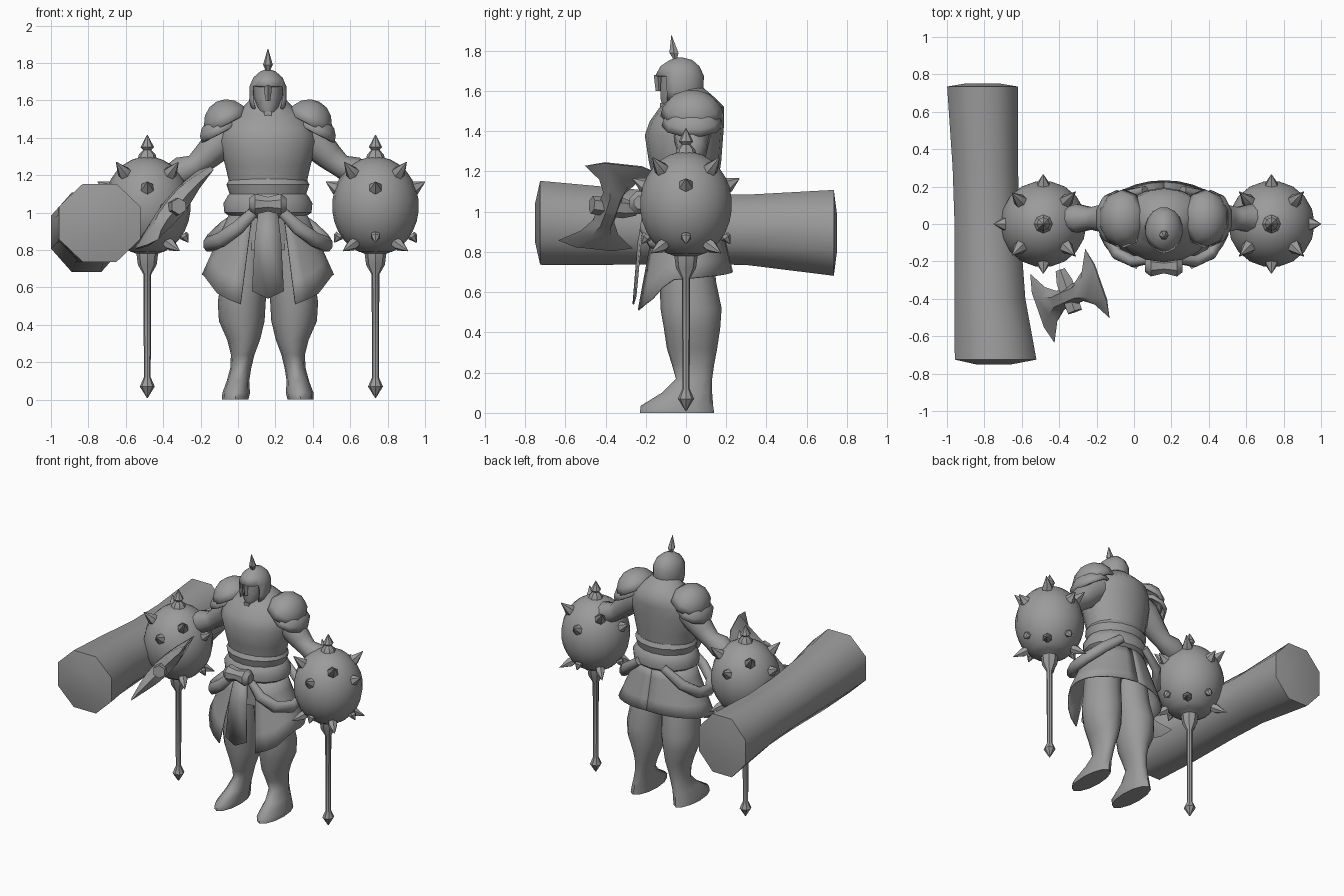
import bpy, bmesh, math
from mathutils import Vector, Matrix

if "Cube" in bpy.data.objects:
    bpy.data.objects.remove(bpy.data.objects["Cube"])

CX = 0.16  # body centre line
grey = bpy.data.materials.new("grey")
grey.diffuse_color = (0.33, 0.33, 0.33, 1)
grey.use_nodes = True
grey.node_tree.nodes["Principled BSDF"].inputs["Base Color"].default_value = grey.diffuse_color


def finish(name, bm, angle=40, thick=0):
    bmesh.ops.recalc_face_normals(bm, faces=bm.faces)
    me = bpy.data.meshes.new(name)
    bm.to_mesh(me)
    bm.free()
    ob = bpy.data.objects.new(name, me)
    bpy.context.collection.objects.link(ob)
    me.materials.append(grey)
    if thick:
        mod = ob.modifiers.new("thickness", 'SOLIDIFY')
        mod.thickness, mod.offset = thick, 0
    bpy.ops.object.select_all(action='DESELECT')
    ob.select_set(True)
    bpy.context.view_layer.objects.active = ob
    bpy.ops.object.shade_smooth_by_angle(angle=math.radians(angle))
    return ob


def bridge(bm, loops, caps=True):
    n = len(loops[0])
    rings = [[bm.verts.new(p) for p in loop] for loop in loops]
    for a, b in zip(rings, rings[1:]):
        for i in range(n):
            j = (i + 1) % n
            bm.faces.new((a[i], a[j], b[j], b[i]))
    if caps:
        bm.faces.new(rings[0])
        bm.faces.new(rings[-1])


def loft(bm, rings, n=12, caps=True, turn=0.0):
    """Stacked ellipses given as (x, y, z, rx, ry)."""
    ang = [2 * math.pi * (i + turn) / n for i in range(n)]
    bridge(bm, [[(x + rx * math.cos(a), y + ry * math.sin(a), z) for a in ang]
                for x, y, z, rx, ry in rings], caps)


def tube(bm, pts, radii, n=8, flat=1.0):
    """Round sections swept along a path."""
    pts = [Vector(p) for p in pts]
    loops = []
    for i, p in enumerate(pts):
        d = (pts[min(i + 1, len(pts) - 1)] - pts[max(i - 1, 0)]).normalized()
        side = d.cross(Vector((0, 0, 1)) if abs(d.z) < 0.95 else Vector((0, 1, 0))).normalized()
        up = side.cross(d)
        loops.append([p + radii[i] * (flat * side * math.cos(a) + up * math.sin(a))
                      for a in (2 * math.pi * (k + 0.5) / n for k in range(n))])
    bridge(bm, loops)


def sheet(bm, grid):
    vs = [[bm.verts.new(p) for p in row] for row in grid]
    for a, b in zip(vs, vs[1:]):
        for i in range(len(a) - 1):
            bm.faces.new((a[i], a[i + 1], b[i + 1], b[i]))


def lerp(x, table):
    for (x0, y0), (x1, y1) in zip(table, table[1:]):
        if x <= x1:
            return y0 + (y1 - y0) * max(0, x - x0) / (x1 - x0)
    return table[-1][1]


# Spiked maces standing on their handles
def mace(name, x):
    bm = bmesh.new()
    ball = []
    for i in range(13):
        a = math.radians(-68 + 150 * i / 12)
        ball.append((x, 0, 1.035 + 0.265 * math.sin(a), 0.232 * math.cos(a), 0.232 * math.cos(a)))
    loft(bm, ball, 18)
    finish(name + "_ball", bm)
    bm = bmesh.new()
    loft(bm, [(x, 0, z, r, r) for z, r in ((0.01, 0.003), (0.07, 0.04), (0.12, 0.018), (0.67, 0.021),
              (0.72, 0.05), (0.78, 0.058), (0.80, 0.11))], 8)
    loft(bm, [(x, 0, z, r, r) for z, r in ((1.27, 0.055), (1.31, 0.045), (1.335, 0.022),
              (1.35, 0.036), (1.415, 0.002))], 8)
    finish(name + "_handle", bm, 30)
    bm = bmesh.new()
    for k in range(8):
        a = k * math.pi / 4
        out = Vector((math.cos(a), math.sin(a), 0))
        # (inner r, inner z, outer r, outer z, width) for upper and lower spikes
        upper, lower = ((0.185, 1.12, 0.265, 1.165, 0.038), (0.19, 0.885, 0.22, 0.84, 0.026)) if k % 2 == 0 \
            else ((0.15, 1.19, 0.235, 1.27, 0.038), (0.15, 0.84, 0.245, 0.795, 0.032))
        for r0, z0, r1, z1, w in (upper, lower):
            p, q = Vector((x, 0, z0)) + out * r0, Vector((x, 0, z1)) + out * r1
            tube(bm, [p, p.lerp(q, 0.3), q], [w * 0.9, w, 0.002], 6)
    finish(name + "_spikes", bm, 30)


mace("left_mace", -0.485)
mace("right_mace", 0.735)

# Log with flared ends
bm = bmesh.new()
loops = []
for y, x, z, rx, rz in ((-0.75, -0.75, 0.945, 0.10, 0.10), (-0.725, -0.74, 0.945, 0.225, 0.215),
                        (-0.40, -0.77, 0.93, 0.195, 0.20), (0.0, -0.785, 0.915, 0.18, 0.18),
                        (0.30, -0.795, 0.91, 0.18, 0.18), (0.735, -0.81, 0.895, 0.195, 0.22),
                        (0.75, -0.81, 0.895, 0.10, 0.10)):
    loops.append([(x + rx * 1.05 * math.cos(a), y, z + rz * 1.05 * math.sin(a))
                  for a in (2 * math.pi * (k + 0.5) / 8 for k in range(8))])
bridge(bm, loops)
finish("log", bm, 50)

# Double axe: u runs between the blades, v along the cutting edges
centre = Vector((-0.345, -0.385, 1.025))
u, v = Vector((0.155, 0.07, 0.195)), Vector((0.065, -0.185, 0.02))
nrm = u.cross(v).normalized()
for side, name in ((1, "upper_axe_blade"), (-1, "lower_axe_blade")):
    bm = bmesh.new()
    rows = [(0.0, 0.28, 0.055), (0.35, 0.28, 0.05), (0.65, 0.5, 0.035), (0.95, 1.0, 0.004)]
    loops = []
    for d, w, t in rows:
        mid = d + (0.12 if d > 0.9 else 0)
        loops.append([centre + u * side * dd + v * s * w + nrm * tt
                      for s, dd, tt in ((-1, d, 0.003), (-0.5, mid, t), (0.5, mid, t),
                                        (1, d, 0.003), (0.5, mid, -t), (-0.5, mid, -t))])
    bridge(bm, loops)
    finish(name, bm)
bm = bmesh.new()
tube(bm, [centre - v * 0.75, centre - v * 0.4, centre + v * 0.45], [0.03, 0.05, 0.045], 6)
finish("axe_handle", bm)

# Torso and neck
bm = bmesh.new()
loft(bm, [(CX, y, z, rx, ry) for y, z, rx, ry in (
    (0, 0.80, 0.19, 0.14), (0, 1.0, 0.185, 0.15), (0, 1.15, 0.205, 0.16), (-0.005, 1.25, 0.228, 0.18),
    (-0.01, 1.38, 0.262, 0.195), (0.005, 1.45, 0.25, 0.185), (0.03, 1.52, 0.20, 0.16),
    (0.03, 1.57, 0.13, 0.11), (0.0, 1.63, 0.07, 0.07))], 16)
finish("torso", bm, 60)

# Belt with upper cloth fold and front knot
bm = bmesh.new()
loft(bm, [(CX, 0, z, r, r * 0.82) for z, r in ((0.97, 0.19), (1.0, 0.233), (1.05, 0.238), (1.09, 0.215),
                                               (1.10, 0.205), (1.15, 0.222), (1.18, 0.205))], 16)
finish("belt", bm, 35)
bm = bmesh.new()
tube(bm, [(CX + d, -0.225, 1.045) for d in (-0.10, -0.07, 0.0, 0.07, 0.10)],
     [0.035, 0.06, 0.042, 0.06, 0.035], 8)
finish("belt_knot", bm)

# Skirt halves, open at the front, with a long front corner
for s, name in ((-1, "left_skirt"), (1, "right_skirt")):
    bm = bmesh.new()
    grid = []
    for j in range(5):
        t = j / 4
        row = []
        for i in range(13):
            a = 0.43 + (math.pi - 0.43) * i / 12
            hem = lerp(a, ((0.43, 0.51), (0.85, 0.56), (1.25, 0.66), (math.pi, 0.70)))
            rx, ry = 0.20 + 0.15 * t, 0.16 + (0.10 if a < 1.57 else 0.07) * t
            row.append((CX + s * rx * math.sin(a), -ry * math.cos(a), 1.0 + (hem - 1.0) * t))
        grid.append(row)
    sheet(bm, grid)
    finish(name, bm, 50, 0.008)

# Pointed front flap
bm = bmesh.new()
sheet(bm, [[(CX - w, y, z), (CX, y - 0.012, z - dip), (CX + w, y, z)] for w, y, z, dip in (
    (0.05, -0.19, 1.02, 0), (0.07, -0.225, 0.85, 0), (0.085, -0.25, 0.58, 0.04))])
finish("front_flap", bm, 30, 0.008)

for s, tag in ((-1, "left"), (1, "right")):
    # Sash sagging around the hip
    bm = bmesh.new()
    tube(bm, [(CX + s * d, y, z) for d, y, z in (
        (0.08, -0.19, 1.0), (0.16, -0.20, 0.92), (0.25, -0.16, 0.855), (0.315, -0.05, 0.83),
        (0.305, 0.06, 0.85), (0.23, 0.15, 0.92), (0.10, 0.18, 1.02))],
        [0.03, 0.04, 0.042, 0.042, 0.04, 0.038, 0.03], 8, 0.8)
    finish(tag + "_sash", bm, 60)

    # Leg and foot
    bm = bmesh.new()
    loft(bm, [(CX + s * d, y, z, rx, ry) for d, y, z, rx, ry in (
        (0.175, -0.045, 0.0, 0.07, 0.185), (0.17, -0.045, 0.035, 0.074, 0.18),
        (0.16, 0.005, 0.10, 0.06, 0.125), (0.145, 0.04, 0.17, 0.056, 0.09),
        (0.135, 0.035, 0.24, 0.063, 0.105), (0.13, 0.03, 0.32, 0.088, 0.125),
        (0.14, 0.03, 0.42, 0.122, 0.14), (0.14, 0.025, 0.52, 0.128, 0.152),
        (0.125, 0.01, 0.65, 0.125, 0.14), (0.11, 0.0, 0.85, 0.12, 0.13))], 12)
    finish(tag + "_leg", bm, 60)

    # Arm reaching to the mace
    bm = bmesh.new()
    tube(bm, [(CX + s * d, y, z) for d, y, z in (
        (0.12, 0.03, 1.46), (0.23, 0.03, 1.40), (0.33, 0.03, 1.30), (0.39, 0.03, 1.25),
        (0.46, 0.03, 1.22), (0.53, 0.03, 1.19))], [0.09, 0.098, 0.075, 0.062, 0.08, 0.06], 10)
    finish(tag + "_arm", bm, 60)

    # Two-layer shoulder armour
    for layer, d, z, size in (("upper", 0.215, 1.475, (0.125, 0.15, 0.125)),
                              ("lower", 0.25, 1.425, (0.115, 0.145, 0.09))):
        bm = bmesh.new()
        bmesh.ops.create_uvsphere(bm, u_segments=10, v_segments=8, radius=1)
        bmesh.ops.delete(bm, geom=[p for p in bm.verts if p.co.z < -0.1], context='VERTS')
        bm.transform(Matrix.Translation((CX + s * d, 0.03, z))
                     @ Matrix.Rotation(s * math.radians(27), 4, 'Y') @ Matrix.Diagonal((*size, 1)))
        finish(f"{tag}_{layer}_shoulder_plate", bm, 40, 0.015)

# Face and beard tuft
bm = bmesh.new()
loft(bm, [(CX, y, z, rx, ry) for y, z, rx, ry in (
    (-0.07, 1.525, 0.035, 0.05), (-0.05, 1.56, 0.06, 0.08), (-0.04, 1.62, 0.075, 0.09),
    (-0.035, 1.69, 0.08, 0.095))], 10)
loft(bm, [(CX, -0.12, 1.475, 0.018, 0.012), (CX, -0.115, 1.54, 0.03, 0.02)], 4, True, 0.5)
finish("face", bm, 45)

# Helmet shell with face opening
bm = bmesh.new()
loft(bm, [(CX, y, z, rx, ry) for y, z, rx, ry in (
    (-0.035, 1.555, 0.085, 0.105), (-0.03, 1.60, 0.097, 0.115), (-0.032, 1.675, 0.095, 0.118),
    (-0.03, 1.72, 0.075, 0.095), (-0.025, 1.75, 0.04, 0.055), (-0.03, 1.762, 0.008, 0.01))], 16, True, 0.5)
gone = []
for f in bm.faces:
    c = f.calc_center_median()
    if c.z < 1.67 and (c.y < -0.1 or len(f.verts) > 4):
        gone.append(f)
bmesh.ops.delete(bm, geom=gone, context='FACES')
finish("helmet", bm, 45, 0.01)

# Nose guard and crest spike
bm = bmesh.new()
loft(bm, [(CX, -0.135, 1.60, 0.014, 0.016), (CX, -0.14, 1.68, 0.022, 0.02)], 4)
finish("nose_guard", bm, 30)
bm = bmesh.new()
loft(bm, [(CX, y, z, r, r) for y, z, r in ((-0.045, 1.74, 0.012), (-0.055, 1.765, 0.014),
          (-0.06, 1.79, 0.026), (-0.072, 1.875, 0.002))], 6)
finish("helmet_spike", bm, 30)
